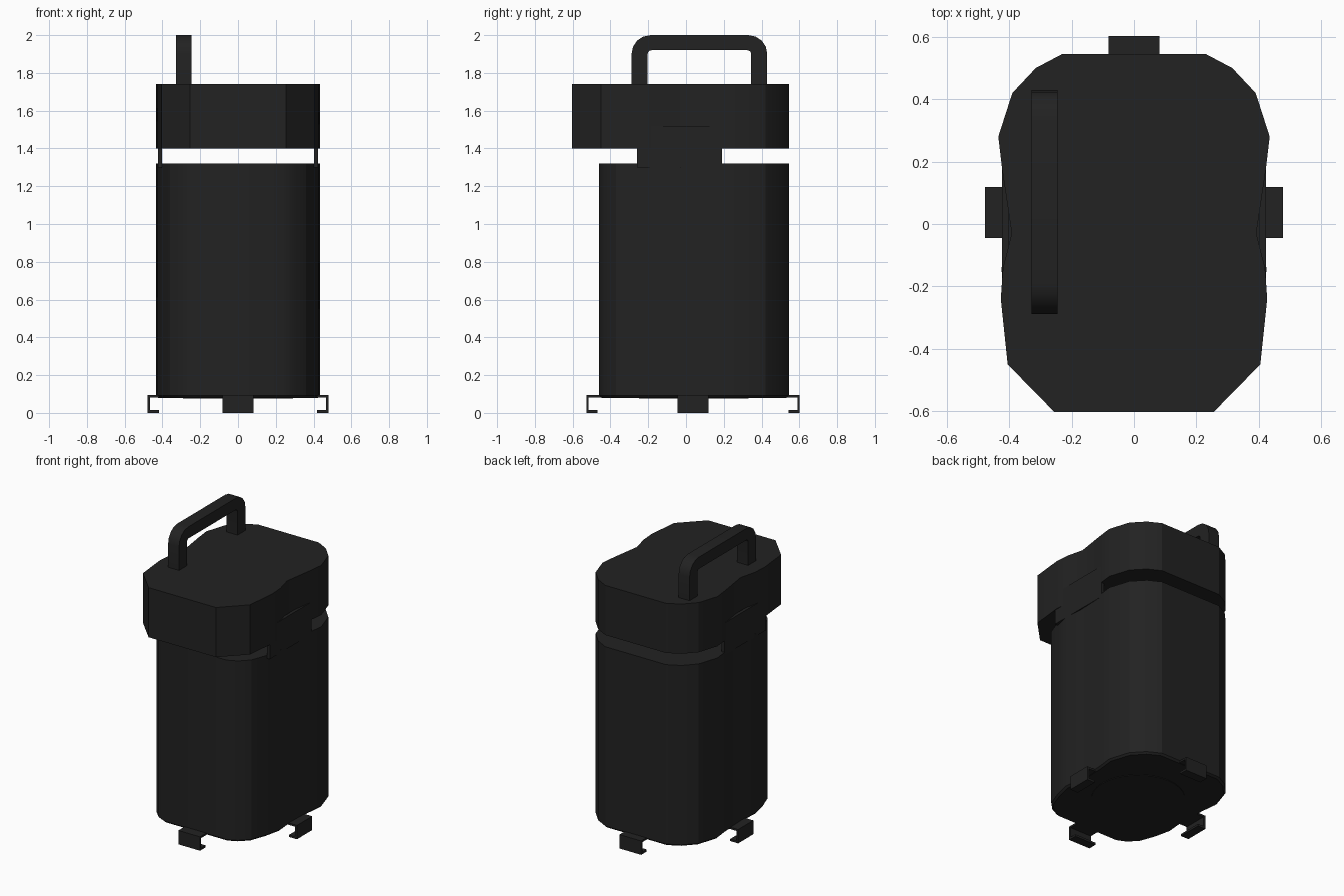
import bpy, bmesh, math
from mathutils import Matrix

cube = bpy.data.objects.get("Cube")
if cube:
    bpy.data.objects.remove(cube, do_unlink=True)

mat = bpy.data.materials.new("matte_black")
mat.use_nodes = True
COLOUR = (0.016, 0.016, 0.016, 1)
mat.diffuse_color = COLOUR
mat.node_tree.nodes["Principled BSDF"].inputs["Base Color"].default_value = COLOUR


def finish(name, bm, smooth=None):
    bmesh.ops.recalc_face_normals(bm, faces=bm.faces)
    mesh = bpy.data.meshes.new(name)
    bm.to_mesh(mesh)
    bm.free()
    mesh.materials.append(mat)
    ob = bpy.data.objects.new(name, mesh)
    bpy.context.collection.objects.link(ob)
    if smooth:
        bpy.ops.object.select_all(action='DESELECT')
        ob.select_set(True)
        bpy.context.view_layer.objects.active = ob
        bpy.ops.object.shade_smooth_by_angle(angle=math.radians(smooth))
    return ob


def extrude(bm, points, offset):
    """Closed prism from a planar outline."""
    face = bm.faces.new([bm.verts.new(p) for p in points])
    res = bmesh.ops.extrude_face_region(bm, geom=[face])
    verts = [g for g in res["geom"] if isinstance(g, bmesh.types.BMVert)]
    bmesh.ops.translate(bm, verts=verts, vec=offset)


def mirrored(half):
    return half + [(-x, y) for x, y in reversed(half)]


# Half outlines from the back round to the front
back = [(0.23, 0.545), (0.315, 0.5), (0.39, 0.42), (0.435, 0.28), (0.422, 0.17)]
lid_half = back + [(0.392, -0.03), (0.42, -0.14), (0.427, -0.24),
                   (0.405, -0.45), (0.255, -0.603)]
body_half = back + [(0.415, -0.03), (0.425, -0.15), (0.4, -0.26),
                    (0.36, -0.37), (0.3, -0.43), (0.235, -0.46)]

# Overhanging lid
bm = bmesh.new()
extrude(bm, [(x, y, 1.4) for x, y in mirrored(lid_half)], (0, 0, 0.34))
finish("lid", bm, 25)

# Tall body with a softened bottom edge
bm = bmesh.new()
extrude(bm, [(x, y, 0.08) for x, y in mirrored(body_half)], (0, 0, 1.24))
rim = [e for e in bm.edges if all(v.co.z < 0.1 for v in e.verts)]
bmesh.ops.bevel(bm, geom=rim, offset=0.012, segments=1, affect='EDGES')
finish("body", bm, 25)

# Round base panel
bm = bmesh.new()
bmesh.ops.create_cone(bm, cap_ends=True, segments=32, radius1=0.29, radius2=0.29,
                      depth=0.008, matrix=Matrix.Translation((0, 0.04, 0.08)))
finish("base_panel", bm)

# Side plates joining lid and body
for side, sx in (("left", 1), ("right", -1)):
    bm = bmesh.new()
    extrude(bm, [(sx * 0.402, -0.26, 1.3), (sx * 0.402, 0.19, 1.3),
                 (sx * 0.402, 0.19, 1.52), (sx * 0.402, -0.26, 1.52)],
            (sx * 0.021, 0, 0))
    finish(side + "_joining_plate", bm)


# Carrying handle: rounded arch with constant thickness
def arch(y0, y1, top, radius):
    pts = [(y0, 1.73)]
    for cy, start in ((y0 + radius, math.pi), (y1 - radius, math.pi / 2)):
        for i in range(5):
            a = start - i * math.pi / 8
            pts.append((cy + radius * math.cos(a), top - radius + radius * math.sin(a)))
    return pts + [(y1, 1.73)]


bm = bmesh.new()
outline = arch(-0.288, 0.43, 2.0, 0.1) + arch(-0.203, 0.345, 1.92, 0.02)[::-1]
extrude(bm, [(-0.328, y, z) for y, z in outline], (0.083, 0, 0))
finish("handle", bm, 30)

# C-shaped foot clips: profile as (distance inward, height)
clip = [(0, 0), (0.06, 0), (0.06, 0.014), (0.013, 0.014),
        (0.013, 0.082), (0.1, 0.082), (0.1, 0.095), (0, 0.095)]
places = [("left", 0, 0.478), ("back", 90, 0.565),
          ("right", 180, 0.478), ("front", 270, 0.565)]
for name, angle, reach in places:
    bm = bmesh.new()
    extrude(bm, [(reach - d, -0.082, z) for d, z in clip], (0, 0.164, 0))
    turn = Matrix.Translation((0, 0.037, 0)) @ Matrix.Rotation(math.radians(angle), 4, 'Z')
    bmesh.ops.transform(bm, matrix=turn, verts=bm.verts)
    finish(name + "_foot_clip", bm)
